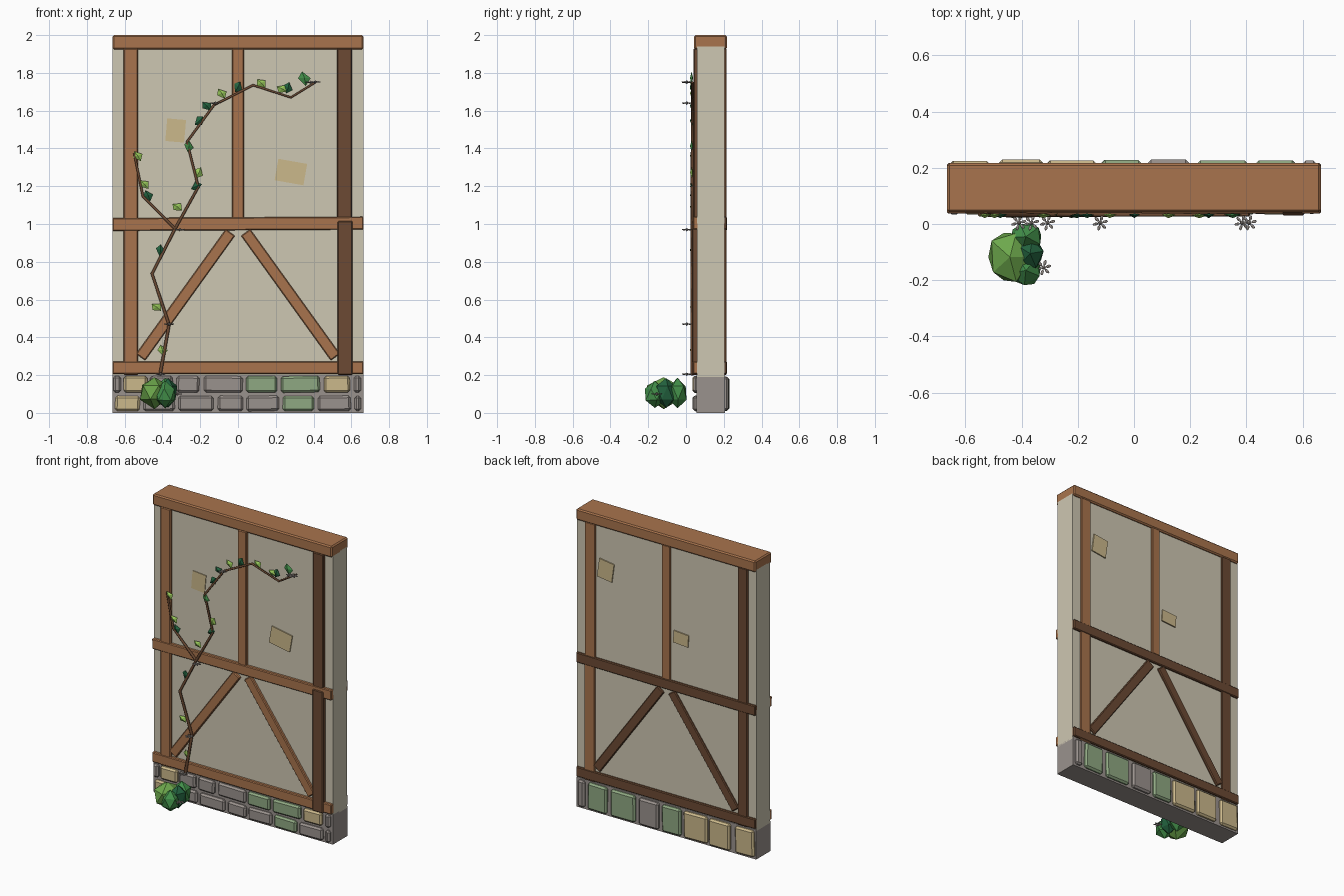
import bpy, bmesh, math, random
from mathutils import Vector, Matrix

if "Cube" in bpy.data.objects:
    bpy.data.objects.remove(bpy.data.objects["Cube"])

random.seed(4)


def mat(name, hexcol):
    m = bpy.data.materials.new(name)
    c = [int(hexcol[i:i + 2], 16) / 255 for i in (0, 2, 4)]
    m.diffuse_color = [((v + 0.055) / 1.055) ** 2.4 if v > 0.04 else v / 12.92 for v in c] + [1]
    m.use_nodes = True
    m.node_tree.nodes["Principled BSDF"].inputs["Base Color"].default_value = m.diffuse_color
    return m


TIMBER = mat("timber brown", "A9744D")
DARK = mat("dark timber", "6C4A33")
PLASTER = mat("plaster", "CEC7B2")
GRAY = mat("gray stone", "9A928D")
SAGE = mat("mossy stone", "8FA882")
TAN = mat("tan stone", "CBB88B")
LIGHT = mat("light leaf", "98C85A")
BUSH = mat("fresh green", "6DA84C")
MID = mat("mid leaf", "43904A")
DEEP = mat("deep leaf", "23633F")


def finish(name, bm, material):
    bmesh.ops.recalc_face_normals(bm, faces=bm.faces)
    me = bpy.data.meshes.new(name)
    bm.to_mesh(me)
    bm.free()
    me.materials.append(material)
    ob = bpy.data.objects.new(name, me)
    bpy.context.collection.objects.link(ob)
    return ob


def box(name, x0, x1, y0, y1, z0, z1, material, bevel=0.006, tilt=0.0):
    """Bevelled box, tilted in the wall plane."""
    bm = bmesh.new()
    bmesh.ops.create_cube(bm, size=1)
    bmesh.ops.scale(bm, vec=(x1 - x0, y1 - y0, z1 - z0), verts=bm.verts)
    if bevel:
        bmesh.ops.bevel(bm, geom=bm.edges[:], offset=bevel, segments=1, affect='EDGES')
    bm.transform(Matrix.Translation(((x0 + x1) / 2, (y0 + y1) / 2, (z0 + z1) / 2))
                 @ Matrix.Rotation(math.radians(tilt), 4, 'Y'))
    return finish(name, bm, material)


# Wall core, stone base and top beam
box("plaster_wall", -0.665, 0.665, 0.058, 0.203, 0.19, 1.94, PLASTER, 0)
box("stone_base", -0.665, 0.665, 0.055, 0.207, 0, 0.2, GRAY, 0)
box("top_beam", -0.665, 0.665, 0.042, 0.217, 1.925, 2.0, TIMBER, 0.008)


# Timber frame on each face
def frame(side, y0, y1, rail, brace, left, right):
    step = -0.003 if side == "front" else 0.003

    def beam(name, x0, x1, z0, z1, m, layer=0, tilt=0):
        a, b = (y0 + step * layer, y1) if step < 0 else (y0, y1 + step * layer)
        box(side + "_" + name, x0, x1, a, b, z0, z1, m, 0.005, tilt)

    beam("left_post", -0.605, -0.53, 0.2, 1.93, left)
    beam("right_post_upper", 0.525, 0.603, 1.0, 1.93, right)
    beam("right_post_lower", 0.528, 0.607, 0.2, 1.015, right, 3 if side == "front" else 0)
    beam("middle_post", -0.032, 0.032, 1.03, 1.93, TIMBER)
    beam("middle_rail", -0.665, 0.665, 0.967, 1.035, rail, 1, -0.3)
    beam("bottom_rail", -0.665, 0.665, 0.206, 0.272, rail, 1)
    for s, n in ((-1, "left_brace"), (1, "right_brace")):
        length, ang = math.hypot(0.475, 0.66), math.degrees(math.atan2(0.475, 0.66))
        cx, cz = 0.278 * s, 0.625
        beam(n, cx - 0.03, cx + 0.03, cz - length / 2, cz + length / 2, brace, 0.5, -s * ang)


frame("front", 0.040, 0.065, TIMBER, TIMBER, TIMBER, DARK)
frame("back", 0.195, 0.214, DARK, DARK, DARK, TIMBER)

# Bare patches in the plaster
for i, (x, z, w, h, t, y) in enumerate([
        (-0.33, 1.495, 0.1, 0.12, 5, 0.0535), (0.28, 1.275, 0.155, 0.115, 10, 0.0505),
        (0.45, 1.64, 0.11, 0.125, -8, 0.2015), (-0.108, 1.33, 0.11, 0.08, -4, 0.2015)]):
    box(f"plaster_patch_{i}", x - w / 2, x + w / 2, y, y + 0.009, z - h / 2, z + h / 2, TAN, 0, t)


# Stones set into the base
def course(name, edges, colours, y0, y1, z0, z1):
    for i, ((a, b), c) in enumerate(zip(edges, colours)):
        m = {"g": GRAY, "s": SAGE, "t": TAN}[c]
        j = random.uniform(-0.003, 0.003)
        t = random.uniform(-1.5, 1.5) if b - a > 0.06 else 0
        box(f"{name}_{i}", a, b, y0 + j, y1 + j, z0, z1, m, 0.011, t)


course("front_upper_stone",
       [(-0.66, -0.62), (-0.605, -0.48), (-0.465, -0.345), (-0.325, -0.205), (-0.18, 0.025),
        (0.042, 0.207), (0.227, 0.433), (0.455, 0.592), (0.613, 0.65)],
       "gtgggsstg", 0.036, 0.075, 0.108, 0.195)
course("front_lower_stone",
       [(-0.65, -0.52), (-0.5, -0.335), (-0.315, -0.13), (-0.107, 0.172), (0.045, 0.217),
        (0.237, 0.402), (0.423, 0.597), (0.617, 0.65)][:3]
       + [(-0.107, 0.027), (0.045, 0.217), (0.237, 0.402), (0.423, 0.597), (0.617, 0.65)],
       "tggggsgg", 0.036, 0.075, 0.01, 0.09)
course("back_stone",
       [(-0.655, -0.515), (-0.48, -0.325), (-0.31, -0.135), (-0.115, 0.025), (0.05, 0.195),
        (0.225, 0.405), (0.435, 0.575), (0.6, 0.65)],
       "tttsgssg", 0.18, 0.227, 0.012, 0.19)


# Climbing vine stems
def stem(name, pts, r):
    cu = bpy.data.curves.new(name, 'CURVE')
    cu.dimensions = '3D'
    cu.bevel_depth, cu.bevel_resolution, cu.use_fill_caps = r, 1, True
    sp = cu.splines.new('POLY')
    sp.points.add(len(pts) - 1)
    for i, (p, (x, z)) in enumerate(zip(sp.points, pts)):
        p.co = (x, 0.033, z, 1)
        p.radius = 1 - 0.45 * i / len(pts)
    ob = bpy.data.objects.new(name, cu)
    bpy.context.collection.objects.link(ob)
    bpy.ops.object.select_all(action='DESELECT')
    ob.select_set(True)
    bpy.context.view_layer.objects.active = ob
    bpy.ops.object.convert(target='MESH')
    bpy.context.object.data.materials.clear()
    bpy.context.object.data.materials.append(DARK)


stem("vine_main", [(-0.413, 0.2), (-0.365, 0.467), (-0.455, 0.737), (-0.333, 0.975), (-0.21, 1.196),
                   (-0.27, 1.435), (-0.127, 1.63), (0.08, 1.735), (0.28, 1.67), (0.41, 1.75)], 0.010)
stem("vine_branch", [(-0.333, 0.975), (-0.503, 1.146), (-0.55, 1.375)], 0.009)

# Leaves: folded kites, (x, z, pointing angle, colour)
LEAVES = [(-0.40, 0.33, 100, LIGHT), (-0.43, 0.56, 140, LIGHT), (-0.41, 0.86, 80, DEEP),
          (-0.32, 1.09, 140, LIGHT), (-0.475, 1.15, 110, DEEP), (-0.495, 1.21, 130, LIGHT),
          (-0.53, 1.36, 120, LIGHT), (-0.22, 1.20, 200, DEEP), (-0.208, 1.27, 60, LIGHT),
          (-0.26, 1.41, 80, MID), (-0.205, 1.545, 40, DEEP), (-0.165, 1.625, 130, DEEP),
          (-0.085, 1.69, 120, LIGHT), (0.0, 1.725, 60, DEEP), (0.125, 1.745, 130, LIGHT),
          (0.235, 1.715, 150, LIGHT), (0.265, 1.72, 70, DEEP), (0.352, 1.77, 100, MID)]
for i, (x, z, ang, m) in enumerate(LEAVES):
    bm = bmesh.new()
    s = 0.078 if m is MID and x > 0 else 0.062
    v = [bm.verts.new((a * s, b, c * s)) for a, b, c in
         [(-0.5, 0, 0), (0.1, 0.004, 0.42), (0.5, 0, 0.08), (-0.05, 0.004, -0.42),
          (0.05, -0.009, 0), (0.05, 0.007, 0)]]
    for k in range(4):
        bm.faces.new((v[k], v[(k + 1) % 4], v[4]))
        bm.faces.new((v[(k + 1) % 4], v[k], v[5]))
    bm.transform(Matrix.Translation((x, 0.03, z)) @ Matrix.Rotation(-math.radians(ang), 4, 'Y'))
    finish(f"leaf_{i}", bm, m)

# Small six-petalled flowers
for i, (x, y, z) in enumerate([(-0.41, 0.004, 0.205), (-0.365, 0.004, 0.47), (-0.308, 0.004, 0.97),
                               (-0.12, 0.004, 1.64), (0.385, 0.004, 1.75), (0.41, 0.004, 1.752),
                               (-0.322, -0.155, 0.1)]):
    bm = bmesh.new()
    bmesh.ops.create_icosphere(bm, subdivisions=1, radius=0.009)
    for k in range(6):
        a = k * math.pi / 3 + 0.25
        bmesh.ops.create_icosphere(bm, subdivisions=1, radius=1, matrix=Matrix.Rotation(a, 4, 'Z')
                                   @ Matrix.Translation((0.018, 0, 0))
                                   @ Matrix.Diagonal((0.011, 0.006, 0.004, 1)))
    bm.transform(Matrix.Translation((x, y, z)))
    finish(f"flower_{i}", bm, GRAY)

# Bush of faceted clumps
for i, (c, r, m) in enumerate([((-0.442, -0.118, 0.108), (0.085, 0.105, 0.085), BUSH),
                               ((-0.385, -0.045, 0.105), (0.064, 0.055, 0.08), MID),
                               ((-0.370, -0.105, 0.105), (0.052, 0.06, 0.082), DEEP),
                               ((-0.385, -0.165, 0.098), (0.062, 0.06, 0.068), MID)]):
    bm = bmesh.new()
    bmesh.ops.create_icosphere(bm, subdivisions=1, radius=1)
    for v in bm.verts:
        v.co *= random.uniform(0.92, 1.06)
    bm.transform(Matrix.Translation(c) @ Matrix.Diagonal((*r, 1)) @ Matrix.Rotation(i * 0.7, 4, 'Z'))
    finish(f"bush_clump_{i}", bm, m)
